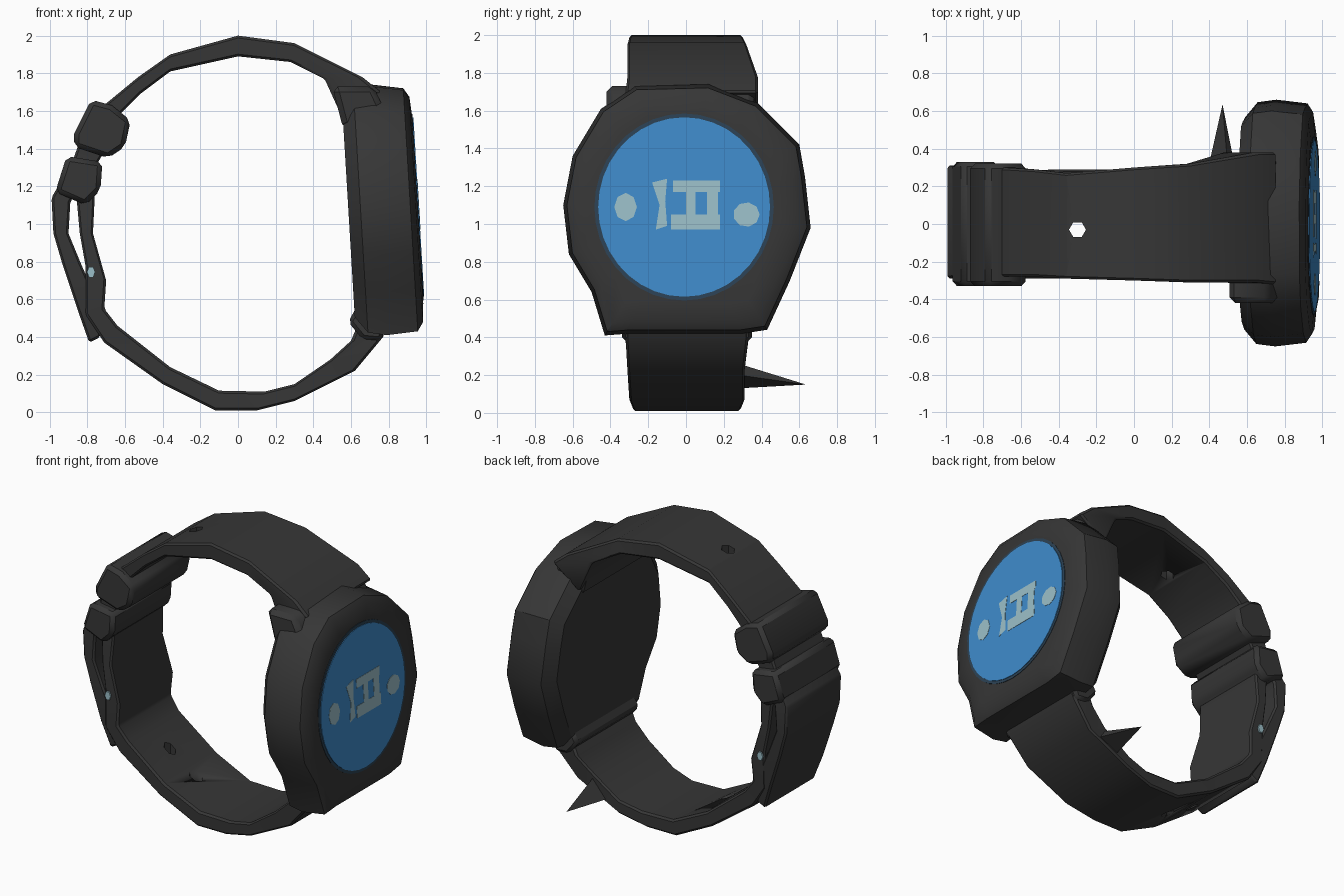
import bpy, bmesh
from math import cos, sin, pi
from mathutils import Vector

if "Cube" in bpy.data.objects:
    bpy.data.objects.remove(bpy.data.objects["Cube"])


def material(name, rgb):
    m = bpy.data.materials.new(name)
    m.use_nodes = True
    m.diffuse_color = (*rgb, 1)
    m.node_tree.nodes["Principled BSDF"].inputs["Base Color"].default_value = (*rgb, 1)
    return m


BLACK = material("black rubber", (0.037, 0.037, 0.037))
NAVY = material("navy rim", (0.025, 0.055, 0.09))
BLUE = material("screen blue", (0.05, 0.26, 0.6))
PALE = material("pale display", (0.33, 0.52, 0.58))


def loft(name, rings, mat, bevel=0):
    """Skin a list of equal rings of points and cap both ends."""
    bm = bmesh.new()
    loops = [[bm.verts.new(p) for p in ring] for ring in rings]
    n = len(loops[0])
    for a, b in zip(loops, loops[1:]):
        for i in range(n):
            j = (i + 1) % n
            bm.faces.new((a[i], a[j], b[j], b[i]))
    bm.faces.new(loops[0])
    bm.faces.new(loops[-1])
    bmesh.ops.recalc_face_normals(bm, faces=bm.faces)
    mesh = bpy.data.meshes.new(name)
    bm.to_mesh(mesh)
    bm.free()
    mesh.materials.append(mat)
    ob = bpy.data.objects.new(name, mesh)
    bpy.context.collection.objects.link(ob)
    bpy.ops.object.select_all(action="DESELECT")
    ob.select_set(True)
    bpy.context.view_layer.objects.active = ob
    if bevel:
        mod = ob.modifiers.new("soft edges", "BEVEL")
        mod.width = bevel
        mod.segments = 1
        bpy.ops.object.modifier_apply(modifier=mod.name)
    bpy.ops.object.shade_smooth_by_angle(angle=0.6)
    return ob


def strap(name, sections):
    """Sections hold outer x, z, inner x, z and the two side edges."""
    rings = [[(xo, lo, zo), (xo, hi, zo), (xi, hi, zi), (xi, lo, zi)]
             for xo, zo, xi, zi, lo, hi in sections]
    return loft(name, rings, BLACK, 0.012)


def side_prism(name, outline, lo, hi, mat=BLACK, bevel=0.0):
    return loft(name, [[(x, y, z) for x, z in outline] for y in (lo, hi)], mat, bevel)


def on_case(x, y, z):
    """Lean the case back slightly about its middle."""
    return (x - 0.06 * (z - 1.09), y, z)


def plate(name, outline, x, mat, thick=0.005):
    return loft(name, [[on_case(d, y, z) for y, z in outline] for d in (x, x + thick)], mat)


def oval(y, z, ry, rz, n):
    return [(y + ry * cos(2 * pi * i / n), z + rz * sin(2 * pi * i / n)) for i in range(n)]


# Watch case: an uneven polygon stepped from back to bezel
outline = [(-0.27, 1.73), (0.12, 1.74), (0.38, 1.64), (0.6, 1.42), (0.63, 1.25),
           (0.66, 0.98), (0.55, 0.7), (0.43, 0.44), (0.3, 0.42), (-0.3, 0.42),
           (-0.43, 0.41), (-0.5, 0.64), (-0.62, 0.84), (-0.65, 1.1), (-0.6, 1.36),
           (-0.45, 1.61)]
steps = [(0.585, 0.86), (0.65, 0.98), (0.75, 1.0), (0.915, 0.97), (0.945, 0.9), (0.953, 0.75)]
loft("watch_case",
     [[on_case(x, y * s, 1.09 + (z - 1.09) * s) for y, z in outline] for x, s in steps], BLACK)

# Screen with its dark rim
plate("screen_rim", oval(-0.01, 1.09, 0.475, 0.495, 36), 0.951, NAVY)
plate("screen", oval(-0.01, 1.09, 0.455, 0.475, 36), 0.953, BLUE, 0.007)

# Pale shapes on the screen
plate("display_dot_right", oval(-0.32, 1.09, 0.06, 0.075, 8), 0.957, PALE)
plate("display_dot_left", oval(0.32, 1.05, 0.07, 0.065, 9), 0.957, PALE)
plate("display_bar", [(-0.18, 1.22), (-0.1, 1.24), (-0.11, 1.12), (-0.1, 0.99),
                      (-0.16, 0.97), (-0.14, 1.1)], 0.957, PALE)
blocks = [(-0.07, 0.18, 1.17, 1.23), (0.0, 0.05, 1.05, 1.18),
          (0.11, 0.17, 1.02, 1.18), (-0.08, 0.18, 0.97, 1.05)]
for i, (a, b, c, d) in enumerate(blocks):
    plate(f"display_block_{i + 1}", [(a, c), (b, c), (b, d), (a, d)], 0.957, PALE)

# Upper strap, arching over and down through the keepers to the buckle
upper = strap("upper_strap", [
    (0.76, 1.7, 0.56, 1.55, -0.32, 0.38),
    (0.66, 1.78, 0.46, 1.77, -0.31, 0.38),
    (0.3, 1.96, 0.28, 1.86, -0.31, 0.32),
    (0.0, 2.0, 0.0, 1.89, -0.3, 0.3),
    (-0.36, 1.9, -0.36, 1.81, -0.29, 0.27),
    (-0.53, 1.78, -0.52, 1.69, -0.28, 0.29),
    (-0.7, 1.64, -0.64, 1.57, -0.28, 0.3),
    (-0.84, 1.44, -0.7, 1.4, -0.27, 0.27),
    (-0.88, 1.33, -0.76, 1.3, -0.27, 0.27),
    (-0.99, 1.14, -0.89, 1.12, -0.29, 0.31),
    (-0.98, 0.95, -0.9, 0.95, -0.29, 0.31),
    (-0.93, 0.78, -0.83, 0.78, -0.29, 0.3),
    (-0.85, 0.54, -0.74, 0.58, -0.29, 0.29),
    (-0.79, 0.37, -0.73, 0.4, -0.27, 0.27)])

# Lower strap, from the inner strand round to the case
lower = strap("lower_strap", [
    (-0.86, 1.17, -0.76, 1.16, -0.27, 0.28),
    (-0.84, 0.95, -0.77, 0.95, -0.29, 0.29),
    (-0.81, 0.78, -0.7, 0.7, -0.3, 0.3),
    (-0.81, 0.52, -0.71, 0.55, -0.3, 0.29),
    (-0.71, 0.37, -0.64, 0.46, -0.29, 0.28),
    (-0.4, 0.15, -0.36, 0.24, -0.29, 0.29),
    (-0.12, 0.01, -0.1, 0.115, -0.28, 0.29),
    (0.1, 0.01, 0.14, 0.11, -0.28, 0.29),
    (0.3, 0.06, 0.3, 0.15, -0.3, 0.31),
    (0.62, 0.22, 0.49, 0.28, -0.31, 0.31),
    (0.77, 0.4, 0.6, 0.38, -0.32, 0.33),
    (0.8, 0.5, 0.65, 0.5, -0.32, 0.33)])


def punch(ob, x, y, radius):
    """Cut a round adjustment hole straight through a strap."""
    ring = oval(x, y, radius, radius, 6)
    cutter = loft("hole_cutter", [[(a, b, z) for a, b in ring] for z in (-0.5, 2.5)], BLACK)
    cutter.hide_render = True
    mod = ob.modifiers.new("hole", "BOOLEAN")
    mod.operation = "DIFFERENCE"
    mod.solver = "EXACT"
    mod.object = cutter
    bpy.context.view_layer.objects.active = ob
    bpy.ops.object.modifier_apply(modifier=mod.name)
    bpy.data.objects.remove(cutter)


punch(upper, -0.3, -0.03, 0.045)
punch(lower, -0.3, -0.03, 0.045)
punch(lower, -0.5, -0.03, 0.04)

# Keeper loops holding the strap end
side_prism("upper_keeper", [(-0.78, 1.66), (-0.67, 1.63), (-0.57, 1.55), (-0.6, 1.41),
                            (-0.69, 1.35), (-0.87, 1.41), (-0.87, 1.48)], -0.33, 0.32, bevel=0.025)
side_prism("lower_keeper", [(-0.91, 1.36), (-0.72, 1.33), (-0.73, 1.18), (-0.81, 1.1),
                            (-0.97, 1.17)], -0.33, 0.33, bevel=0.025)

# Buckle pin and the loose pointed tongue under the case
side_prism("buckle_pin", oval(-0.78, 0.745, 0.022, 0.032, 6), -0.31, 0.31, PALE)
tip = Vector((0.47, 0.635, 0.15))
base = [Vector(p) for p in ((0.39, 0.28, 0.13), (0.54, 0.28, 0.2), (0.5, 0.28, 0.26))]
loft("loose_tongue", [base, [tip.lerp(p, 0.01) for p in base]], BLACK)

# Lug fairings between the case and the straps
side_prism("upper_lug", [(0.5, 1.73), (0.72, 1.73), (0.78, 1.6), (0.56, 1.5)], -0.42, 0.36, bevel=0.03)
side_prism("lower_lug", [(0.585, 0.48), (0.63, 0.56), (0.8, 0.5), (0.76, 0.38), (0.66, 0.39)],
           -0.34, 0.35, bevel=0.02)
